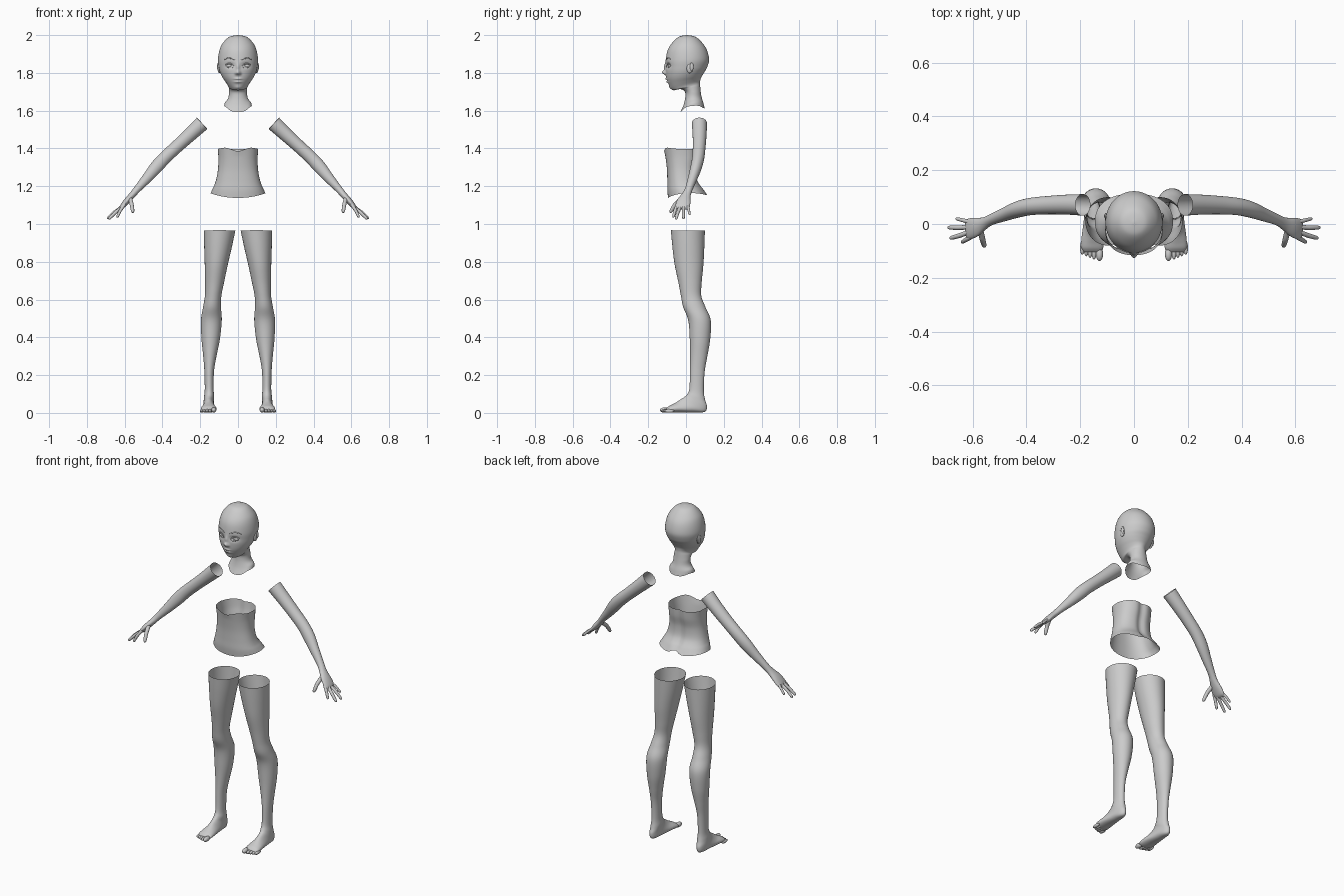
import bpy, bmesh, math
from mathutils import Vector
from mathutils.bvhtree import BVHTree


def smooth_rows(rows, sub):
    """Catmull-Rom interpolation of tuples."""
    out = []
    for i in range(len(rows) - 1):
        p = [rows[max(i - 1, 0)], rows[i], rows[i + 1], rows[min(i + 2, len(rows) - 1)]]
        for k in range(sub):
            t = k / sub
            out.append([0.5 * (2 * b + (c - a) * t + (2 * a - 5 * b + 4 * c - d) * t * t
                               + (3 * b - a - 3 * c + d) * t ** 3) for a, b, c, d in zip(*p)])
    return out + [list(rows[-1])]


def finish(name, bm, mirror):
    bmesh.ops.recalc_face_normals(bm, faces=bm.faces)
    me = bpy.data.meshes.new(name)
    bm.to_mesh(me)
    bm.free()
    for p in me.polygons:
        p.use_smooth = True
    ob = bpy.data.objects.new(name, me)
    bpy.context.collection.objects.link(ob)
    if mirror:
        ob.modifiers.new("mirror", 'MIRROR').use_mirror_merge = False
    return ob


def skin(name, rings, seg, cap0, cap1, mirror, power=2.0, tweak=None):
    """Skin rings of (centre, axis A, axis U)."""
    bm = bmesh.new()
    loops = []
    for c, a, u in rings:
        loop = []
        for i in range(seg):
            t = 2 * math.pi * i / seg
            ca, sa = (math.copysign(abs(f) ** (2 / power), f) for f in (math.cos(t), math.sin(t)))
            v = c + a * ca + u * sa
            loop.append(bm.verts.new(tweak(v) if tweak else v))
        loops.append(loop)
    for p, q in zip(loops, loops[1:]):
        for i in range(seg):
            j = (i + 1) % seg
            bm.faces.new((p[i], p[j], q[j], q[i]))
    for cap, loop in ((cap0, loops[0]), (cap1, loops[-1])):
        if cap:
            bm.faces.new(loop)
    return finish(name, bm, mirror)


def body(name, rows, seg=48, sub=6, cap0=False, cap1=False, mirror=False, power=2.0, tweak=None):
    """Rows: front y, front z, back y, back z, x low, x high."""
    rings = []
    for fy, fz, by, bz, x0, x1 in smooth_rows(rows, sub):
        f, b = Vector((0, fy, fz)), Vector((0, by, bz))
        rings.append(((f + b) / 2 + Vector(((x0 + x1) / 2, 0, 0)), (f - b) / 2,
                      Vector(((x1 - x0) / 2, 0, 0))))
    return skin(name, rings, seg, cap0, cap1, mirror, power, tweak)


def tube(name, rows, seg=16, sub=5, cap0=True, cap1=True):
    """Rows: x, y, z, thickness radius, sideways radius; mirrored."""
    rows = smooth_rows(rows, sub)
    pts = [Vector(r[:3]) for r in rows]
    rings = []
    for i, r in enumerate(rows):
        t = (pts[min(i + 1, len(pts) - 1)] - pts[max(i - 1, 0)]).normalized()
        u = t.cross(Vector((0, 1, 0))).normalized()
        rings.append((pts[i], u * r[3], t.cross(u) * r[4]))
    return skin(name, rings, seg, cap0, cap1, True)


def ball(name, loc, size):
    bm = bmesh.new()
    bmesh.ops.create_uvsphere(bm, u_segments=20, v_segments=12, radius=1)
    for v in bm.verts:
        v.co = Vector(loc) + Vector([a * b for a, b in zip(v.co, size)])
    return finish(name, bm, True)


def g(d, s):
    return math.exp(-(d / s) ** 2)


# Head and neck: tilted rings from crown to collar, with sculpted face
def face(v):
    x, y, z = v
    if y < -0.03 and z > 1.7:
        y -= 0.019 * g(x, .011) * g(z - 1.802, .011) + 0.009 * g(x, .009) * g(z - 1.83, .02)
        y -= 0.005 * g(abs(x) - .011, .007) * g(z - 1.797, .007)
        y += 0.009 * g(abs(x) - .042, .022) * g(z - 1.84, .014)
        y -= 0.007 * g(x, .018) * (g(z - 1.768, .005) + g(z - 1.753, .006))
        y += 0.003 * g(x, .022) * g(z - 1.760, .003)
        y -= 0.004 * g(x, .018) * g(z - 1.722, .01)
    if z < 1.66:
        z += 0.02 * g(abs(x) - .075, .03) * (1.66 - z) / .05
    return Vector((x, y, z))


head_rows = [(.000, 2.000, .010, 2.000, .004), (-.040, 1.990, .052, 1.990, .047),
             (-.075, 1.957, .088, 1.957, .081), (-.097, 1.92, .111, 1.92, .098),
             (-.107, 1.87, .122, 1.87, .106), (-.108, 1.83, .112, 1.83, .102),
             (-.107, 1.80, .098, 1.805, .095), (-.103, 1.77, .086, 1.785, .083),
             (-.093, 1.742, .078, 1.77, .068), (-.080, 1.718, .075, 1.757, .055),
             (-.064, 1.708, .074, 1.746, .050), (-.030, 1.714, .075, 1.73, .048),
             (-.006, 1.70, .078, 1.70, .048), (-.004, 1.67, .083, 1.67, .051),
             (-.013, 1.63, .092, 1.64, .068), (-.030, 1.592, .099, 1.612, .073)]
head = body("head_and_neck", [r[:4] + (-r[4], r[4]) for r in head_rows],
            seg=128, sub=8, cap0=True, tweak=face)

bm = bmesh.new()
bm.from_mesh(head.data)
tree = BVHTree.FromBMesh(bm)
bm.free()


def skin_y(x, z):
    return tree.ray_cast(Vector((x, -1, z)), Vector((0, 1, 0)))[0].y


# Eyes, lids, brows and ears
ball("eye", (.043, skin_y(.043, 1.837) + .004, 1.837), (.019, .008, .009))


def face_line(name, pts, r):
    tube(name, [(x, skin_y(x, z) - .001, z, r * k, r * k)
                for (x, z), k in zip(pts, (.4, 1, 1, .4))], seg=8)


face_line("upper_lid", [(.020, 1.833), (.034, 1.847), (.052, 1.849), (.069, 1.842)], .003)
face_line("lower_lid", [(.022, 1.831), (.036, 1.827), (.052, 1.829), (.066, 1.838)], .0018)
face_line("eyebrow", [(.016, 1.868), (.034, 1.876), (.056, 1.878), (.074, 1.868)], .0025)
ball("ear", (.099, .020, 1.825), (.009, .017, .027))
ball("ear_rim", (.105, .030, 1.832), (.006, .010, .022))


# Waist: open shell with wavy top edge and a spine groove
def waist_shape(v):
    x, y, z = v
    if y > 0:
        y -= 0.012 * g(x, .022)
        if z < 1.2:
            z += 0.018 * g(x, .03) * (1.2 - z) / .05
    if z < 1.2:
        z += 0.016 * (x / .14) ** 2 * (1.2 - z) / .05
    if z > 1.36 and y < 0:
        z += 0.01 * (g(abs(x) - .07, .03) - g(x, .03)) * (z - 1.36) / .04
    return Vector((x, y, z))


waist_rows = [(-.116, 1.395, .075, 1.397, .107), (-.108, 1.35, .070, 1.35, .104),
              (-.101, 1.29, .058, 1.29, .106), (-.099, 1.23, .063, 1.23, .117),
              (-.099, 1.18, .092, 1.185, .134), (-.095, 1.138, .113, 1.150, .145)]
body("waist", [r[:4] + (-r[4], r[4]) for r in waist_rows], seg=80, power=2.3, tweak=waist_shape)

# Arms with palm, fingers and thumb
tube("arm", [(.190, .071, 1.533, .041, .040), (.250, .072, 1.477, .037, .037),
             (.320, .070, 1.413, .034, .034), (.385, .065, 1.353, .034, .032),
             (.432, .054, 1.302, .034, .030), (.480, .036, 1.245, .027, .025),
             (.533, .015, 1.185, .019, .020), (.560, .001, 1.153, .017, .024),
             (.590, -.012, 1.120, .016, .036), (.613, -.018, 1.093, .012, .038),
             (.625, -.020, 1.081, .005, .030)], seg=40, cap0=False)


def finger(name, base, mid, tip, r):
    b, m, t = Vector(base), Vector(mid), Vector(tip)
    pts = [(b, r), ((b + m) / 2, r), (m, r * .95), (m.lerp(t, .8), r * .8), (t, r * .25)]
    tube(name, [(*p, q, q) for p, q in pts], sub=4)


finger("index_finger", (.600, -.045, 1.105), (.625, -.059, 1.068), (.640, -.068, 1.035), .0085)
finger("middle_finger", (.612, -.030, 1.092), (.655, -.045, 1.055), (.685, -.053, 1.025), .009)
finger("ring_finger", (.614, -.012, 1.092), (.660, -.014, 1.058), (.692, -.013, 1.027), .0085)
finger("little_finger", (.604, .006, 1.103), (.637, .014, 1.075), (.662, .020, 1.048), .0075)
finger("thumb", (.572, -.020, 1.138), (.563, -.058, 1.103), (.556, -.084, 1.060), .011)

# Legs: rings tilt from horizontal at the thigh to upright at the foot
body("leg", [(-.080, .967, .100, .965, .014, .181), (-.072, .88, .097, .88, .032, .179),
             (-.060, .785, .092, .785, .054, .176), (-.040, .69, .083, .69, .074, .174),
             (-.027, .62, .081, .62, .088, .175), (-.015, .56, .103, .56, .090, .185),
             (.012, .49, .131, .49, .086, .196), (.020, .39, .128, .39, .096, .193),
             (.022, .30, .113, .30, .114, .184), (.021, .22, .099, .22, .127, .178),
             (.018, .13, .094, .12, .129, .176), (.006, .098, .101, .07, .126, .180),
             (-.010, .083, .111, .035, .128, .182), (-.028, .072, .100, .006, .126, .184),
             (-.048, .058, .045, .003, .122, .188), (-.070, .046, -.030, .003, .115, .195),
             (-.090, .036, -.080, .002, .114, .196), (-.104, .024, -.103, .006, .120, .186)],
     cap1=True, mirror=True)

# Toes
for i in range(5):
    r = .014 if i == 0 else .0095
    x = .128 if i == 0 else .134 + .0145 * i
    ball("toe", (x, -.112 + .006 * i, r + .001), (r * .95, .026, r))
